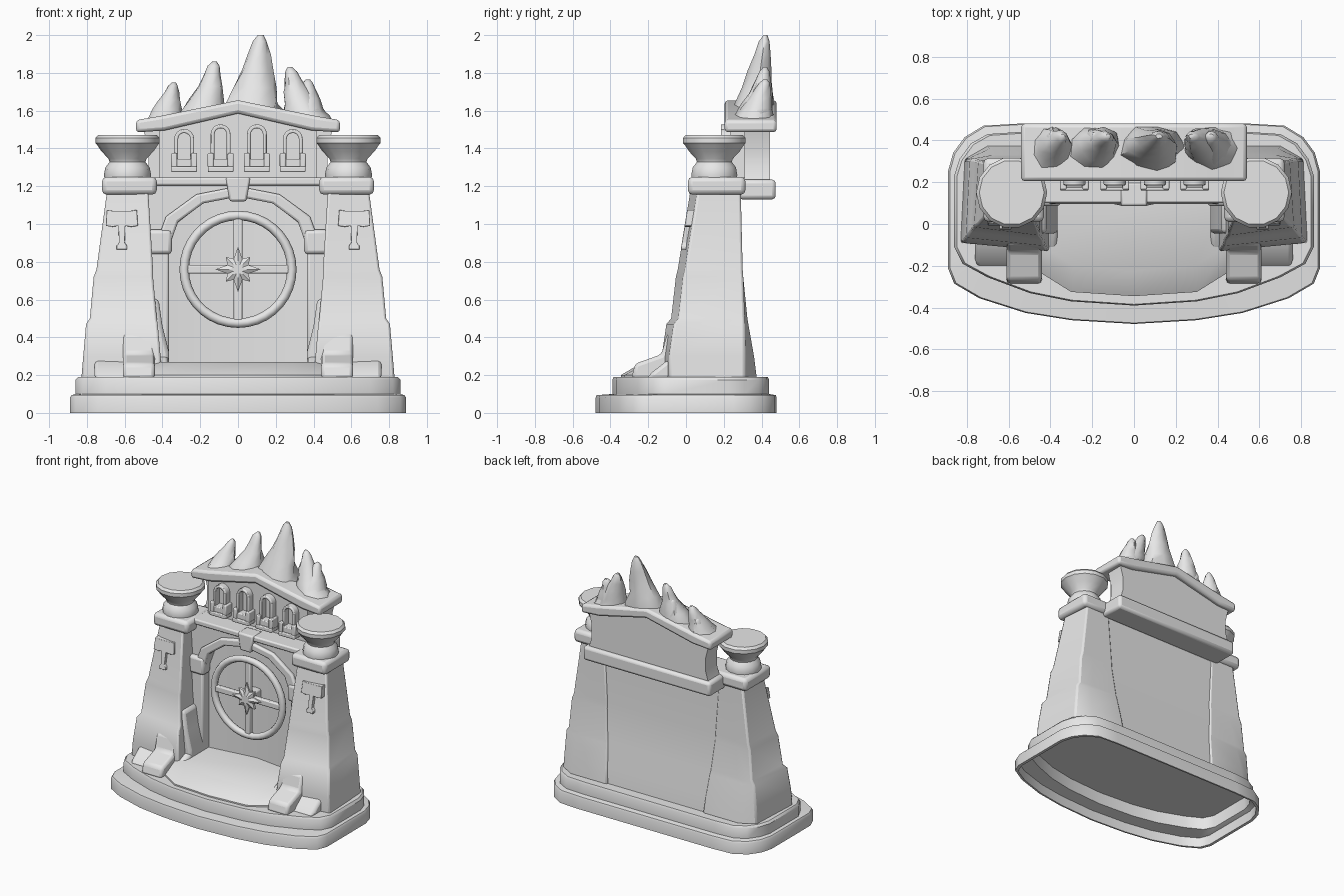
import bpy, bmesh, math, random
from mathutils import Vector

random.seed(4)
if "Cube" in bpy.data.objects:
    bpy.data.objects.remove(bpy.data.objects["Cube"])

stone = bpy.data.materials.new("grey_stone")
stone.use_nodes = True
stone.diffuse_color = (0.8, 0.8, 0.8, 1)
stone.node_tree.nodes["Principled BSDF"].inputs["Base Color"].default_value = (0.8, 0.8, 0.8, 1)


def finish(obj, bevel=0.0, angle=35):
    """Shared material, soft edges and angle based smoothing."""
    obj.data.materials.clear()
    obj.data.materials.append(stone)
    bpy.ops.object.select_all(action="DESELECT")
    obj.select_set(True)
    bpy.context.view_layer.objects.active = obj
    bpy.ops.object.shade_smooth_by_angle(angle=math.radians(angle))
    if bevel:
        mod = obj.modifiers.new("soft_edges", "BEVEL")
        mod.width, mod.segments = bevel, 2
        mod.limit_method, mod.angle_limit = "ANGLE", math.radians(40)
    return obj


def loft(name, rings, bevel=0.0, angle=35):
    """Skin a stack of equal-length point rings and cap both ends."""
    bm = bmesh.new()
    loops = [[bm.verts.new(p) for p in ring] for ring in rings]
    n = len(loops[0])
    for a, b in zip(loops, loops[1:]):
        for i in range(n):
            j = (i + 1) % n
            bm.faces.new((a[i], a[j], b[j], b[i]))
    bm.faces.new(loops[0][::-1])
    bm.faces.new(loops[-1])
    bmesh.ops.recalc_face_normals(bm, faces=bm.faces)
    mesh = bpy.data.meshes.new(name)
    bm.to_mesh(mesh)
    bm.free()
    obj = bpy.data.objects.new(name, mesh)
    bpy.context.collection.objects.link(obj)
    return finish(obj, bevel, angle)


def prism(name, pts, y0, y1, bevel=0.0):
    """Extrude an x-z outline along y."""
    return loft(name, [[(x, y, z) for x, z in pts] for y in (y0, y1)], bevel)


def box(name, x0, x1, y0, y1, z0, z1, bevel=0.0):
    return prism(name, [(x0, z0), (x1, z0), (x1, z1), (x0, z1)], y0, y1, bevel)


def across(name, pts, x0, x1, bevel=0.0):
    """Extrude a y-z outline along x."""
    return loft(name, [[(x, y, z) for y, z in pts] for x in (x0, x1)], bevel)


def arc(cx, cz, rx, rz, n):
    return [(cx - rx * math.cos(math.pi * i / n), cz + rz * math.sin(math.pi * i / n)) for i in range(n + 1)]


def arch_band(name, cx, z0, spring, outer, inner, y0, y1, n, bevel=0.0):
    """Upside-down U with legs down to z0."""
    o, i = arc(cx, spring, *outer, n), arc(cx, spring, *inner, n)
    pts = [(o[0][0], z0)] + o + [(o[-1][0], z0), (i[-1][0], z0)] + i[::-1] + [(i[0][0], z0)]
    return prism(name, pts, y0, y1, bevel)


def mirrored(half):
    return half + [(-x, y) for x, y in reversed(half) if x > 0]


def at(pts, z, s=1.0):
    return [(x * s, y * s, z) for x, y in pts]


# Hollow plinth with a second step
plinth = mirrored([(0, -.478), (.3, -.46), (.52, -.425), (.74, -.355), (.86, -.285), (.89, -.21),
                   (.89, .25), (.865, .34), (.81, .415), (.72, .47), (.55, .48)])
step = mirrored([(0, -.39), (.3, -.37), (.5, -.33), (.7, -.255), (.82, -.19), (.86, -.11),
                 (.86, .23), (.835, .31), (.78, .385), (.7, .43), (.55, .44)])
loft("plinth", [at(step, .255, .5), at(step, .18, .52), at(step, .18, .965), at(step, .09, .975),
                at(plinth, .075, .975), at(plinth, 0, .975), at(plinth, 0), at(plinth, .08), at(plinth, .094, .99),
                at(step, .1), at(step, .175), at(step, .19, .985)], angle=40)

# Raised floor before the gate
floor = mirrored([(0, -.345), (.3, -.325), (.5, -.2), (.52, .25)])
floor_top = mirrored([(0, -.225), (.29, -.2), (.45, -.1), (.5, .25)])
loft("gate_floor", [at(floor, .18), at(floor, .2), at(floor_top, .27)])

# Gate wall with arched opening, sloping back and inward-folded door
opening = [(-.37, .19)] + arc(0, .86, .37, .29, 6) + [(.37, .19)]
prism("gate_wall", [(-.5, .19)] + opening + [(.5, .19), (.5, 1.2), (-.5, 1.2)], .12, .28)
back = [(.255, .18), (.36, .18), (.348, .3), (.315, .5), (.29, .76), (.282, 1.2), (.255, 1.2)]
across("back_wall", back, -.5, .5)
door = [(-.39, .17), (0, .22), (.39, .17), (.39, .27), (-.39, .27)]
loft("door", [at(door, .25), at(door, 1.17)])
arch_band("gate_arch", 0, .86, .88, (.44, .32), (.365, .265), .095, .14, 6, .012)
prism("keystone", [(-.045, 1.12), (.045, 1.12), (.065, 1.25), (-.065, 1.25)], .085, .2, .012)

# Wheel with spokes and star boss
bpy.ops.mesh.primitive_torus_add(major_segments=36, minor_segments=8, major_radius=.285, minor_radius=.025,
                                 location=(0, .125, .76), rotation=(math.pi / 2, 0, 0))
bpy.context.object.name = "wheel_rim"
finish(bpy.context.object, angle=60)
box("wheel_spoke_upright", -.023, .023, .11, .145, .48, 1.04, .008)
box("wheel_spoke_level", -.28, .28, .11, .145, .737, .783, .008)
box("wheel_axle", -.04, .04, .12, .23, .72, .8, .01)
radii = [.12, .06, .092, .06]
star = [(radii[i % 4] * math.sin(i * math.pi / 8), radii[i % 4] * math.cos(i * math.pi / 8)) for i in range(16)]
loft("star_boss", [[(x * k, y, .76 + z * k) for x, z in star] for k, y in ((1, .12), (1, .1), (.4, .085))], angle=15)

# Parts repeated on both sides
for side, s in (("left", 1), ("right", -1)):
    # Tapered pillar, slightly turned outwards: z, inner x, outer x, front y, back y
    levels = [(.18, .4, .83, -.11, .375), (.3, .41, .82, -.11, .36), (.47, .425, .805, -.085, .33),
              (.5, .43, .785, -.06, .325), (.72, .45, .765, -.035, .303), (.76, .45, .75, -.025, .3),
              (1.17, .475, .695, .04, .29)]
    loft(side + "_pillar", [[(s * a, f - .02, z), (s * b, f + .02, z), (s * (b - .02), min(k, .31), z),
                             (s * (b - .13), k, z), (s * a, k, z)] for z, a, b, f, k in levels], .012)
    box(side + "_capital", *sorted((s * .43, s * .72)), .01, .315, 1.155, 1.25, .025)

    # Fire bowl on a round neck
    profile = [(.12, 1.23), (.125, 1.26), (.117, 1.3), (.095, 1.328), (.1, 1.345), (.138, 1.385),
               (.158, 1.415), (.17, 1.428), (.17, 1.455), (.155, 1.472)]
    loft(side + "_bowl", [[(s * .585 + r * math.cos(i * math.pi / 7), .15 + r * math.sin(i * math.pi / 7), z)
                           for i in range(14)] for r, z in profile], angle=40)

    # Hammer emblem following the slope of the pillar face
    hammer = [(-.028, .865), (.028, .865), (.028, .885), (.015, .9), (.018, .99), (.05, .985), (.085, .99),
              (.08, 1.075), (.05, 1.07), (-.05, 1.07), (-.08, 1.075), (-.085, .99), (-.05, .985), (-.018, .99),
              (-.015, .9), (-.028, .885)]
    loft(side + "_hammer", [[(s * .615 + x, y + .16 * (z - 1), z) for x, z in hammer] for y in (-.006, .05)], .003)

    # Jamb with its block, stepped foot beside the stair and sloping rubble
    box(side + "_jamb", *sorted((s * .365, s * .47)), .1, .2, .2, .9, .015)
    box(side + "_jamb_block", *sorted((s * .35, s * .48)), .085, .18, .84, .97, .02)
    jamb_foot = [(.365, .2), (.365, .32), (.4, .46), (.42, .6), (.48, .62), (.48, .2)]
    prism(side + "_jamb_foot", [(s * x, z) for x, z in jamb_foot], -.045, .18, .02)
    foot = [(-.29, .18), (-.27, .26), (-.13, .31), (-.1, .42), (.05, .45), (.05, .18)]
    across(side + "_foot", foot, s * .44, s * .61, .02)
    rubble = [(-.21, .18), (-.18, .215), (-.11, .27), (.02, .32), (.02, .18)]
    across(side + "_rubble", rubble, s * .365, s * .76, .02)

# Lintel, ledge and gable
box("lintel", -.53, .53, .28, .475, 1.13, 1.235, .02)
box("front_ledge", -.46, .46, .1, .32, 1.205, 1.245, .01)
box("ledge_support", -.46, .46, .125, .3, 1.15, 1.21)
prism("gable", [(-.415, 1.22), (.415, 1.22), (.415, 1.52), (0, 1.61), (-.415, 1.52)], .235, .42)
gable_back = [(-.5, 1.22), (.5, 1.22), (.475, 1.3), (.475, 1.4), (.5, 1.5), (0, 1.61), (-.5, 1.5), (-.475, 1.4),
              (-.475, 1.3)]
prism("gable_back", gable_back, .31, .445)

# Bent roof slab
roof = [(-.54, 1.485), (-.39, 1.495), (0, 1.585), (.39, 1.495), (.54, 1.485),
        (.54, 1.55), (.42, 1.57), (0, 1.655), (-.42, 1.57), (-.54, 1.55)]
prism("roof", roof, .205, .48, .018)

# Arched niches above the ledge
for i, x in enumerate((-.285, -.092, .1, .29)):
    top = 1.45 if i in (0, 3) else 1.475
    arch_band(f"niche_arch_{i}", x, 1.28, top, (.053, .053), (.032, .032), .185, .25, 8, .006)
    box(f"niche_sill_{i}", x - .068, x + .068, .16, .25, 1.275, 1.305, .006)
    box(f"niche_seat_{i}", x - .045, x + .045, .175, .25, 1.3, 1.345, .006)
    for d in (-.053, .053):
        box(f"niche_post_{i}", x + d - .016, x + d + .016, .165, .25, 1.3, 1.375, .006)

# Craggy peaks and their shoulders on the roof: base x range, tip x, tip z, base z
crags = ((-.51, -.29, -.34, 1.75, 1.54), (-.32, -.05, -.125, 1.86, 1.57), (-.09, .24, .12, 2.0, 1.59),
         (.23, .51, .275, 1.83, 1.54), (-.48, -.33, -.39, 1.67, 1.54), (-.3, -.11, -.18, 1.76, 1.57),
         (.25, .49, .37, 1.765, 1.54))
for i, (x0, x1, tip, height, low) in enumerate(crags):
    rings = []
    for t in (0, .12, .32, .55, .75, .92, 1):
        cx = (x0 + x1) / 2 + (tip - (x0 + x1) / 2) * t ** .85
        cy = .36 + .06 * t
        w = 1 - .83 * t ** .85 if t < 1 else .09
        ring = []
        for a in range(9):
            ang = a * math.tau / 9
            r = w * random.uniform(.87, 1.12)
            ring.append(Vector((cx + (x1 - x0) / 2 * r * math.cos(ang),
                                min(cy + .12 * r * math.sin(ang), .465), low + (height - low) * t)))
        rings.append(ring)
    loft(f"peak_{i}", rings, angle=50)
